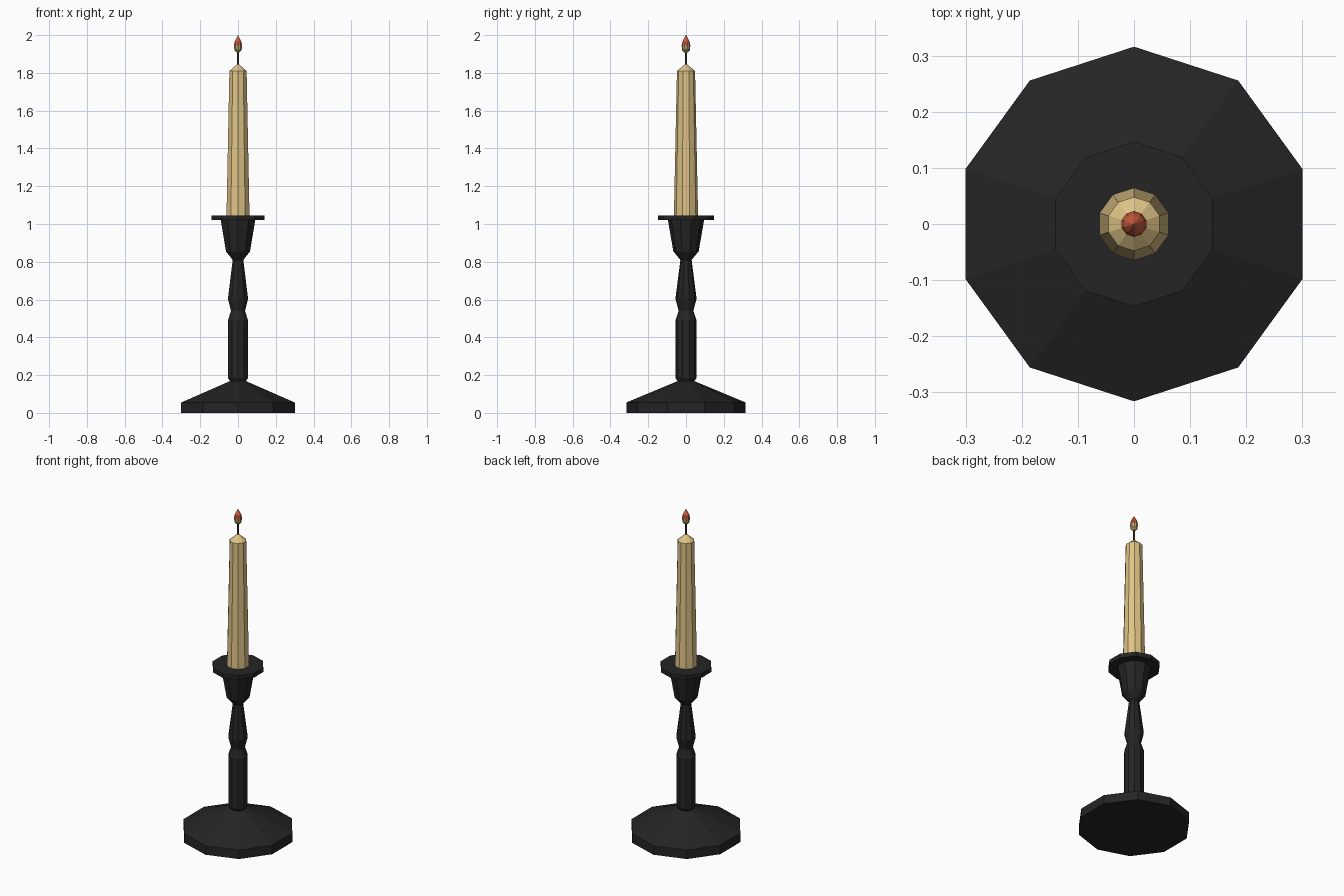
import bpy
import math

if "Cube" in bpy.data.objects:
    bpy.data.objects.remove(bpy.data.objects["Cube"])


def material(name, rgb):
    m = bpy.data.materials.new(name)
    m.diffuse_color = (*rgb, 1.0)
    m.use_nodes = True
    m.node_tree.nodes["Principled BSDF"].inputs["Base Color"].default_value = m.diffuse_color
    return m


black = material("black_iron", (0.018, 0.018, 0.018))
wax = material("cream_wax", (0.74, 0.55, 0.24))
wick_mat = material("dark_wick", (0.07, 0.05, 0.025))
red = material("flame_red", (0.60, 0.11, 0.05))
yellow = material("flame_yellow", (0.50, 0.38, 0.16))


def turned(name, profile, mats, sides=10, rule=None):
    """Closed faceted lathe from (radius, height) points, corner towards +y."""
    verts, faces = [], []
    for r, z in profile:
        for i in range(sides):
            a = math.pi / 2 + math.tau * i / sides
            verts.append((r * math.cos(a), r * math.sin(a), z))
    for k in range(len(profile) - 1):
        for i in range(sides):
            j = (i + 1) % sides
            a, b = k * sides, (k + 1) * sides
            faces.append((a + i, a + j, b + j, b + i))
    faces.append(tuple(reversed(range(sides))))
    faces.append(tuple(range(len(verts) - sides, len(verts))))
    mesh = bpy.data.meshes.new(name)
    mesh.from_pydata(verts, [], faces)
    for m in mats:
        mesh.materials.append(m)
    if rule:
        for p in mesh.polygons:
            p.material_index = rule(p)
    obj = bpy.data.objects.new(name, mesh)
    bpy.context.collection.objects.link(obj)
    return obj


# Holder: sloped foot, turned stem, cup and drip dish
turned("foot", [(0.316, 0), (0.316, 0.055), (0.045, 0.168)], [black])
turned("stem", [(0.04, 0.15), (0.042, 0.165), (0.056, 0.185), (0.056, 0.49),
                (0.039, 0.54), (0.056, 0.605), (0.029, 0.815)], [black])
turned("cup", [(0.03, 0.81), (0.067, 0.855), (0.096, 1.022)], [black])
turned("drip_dish", [(0.147, 1.02), (0.147, 1.046)], [black])

# Tapered candle with a pointed top
turned("candle", [(0.064, 1.044), (0.048, 1.81), (0.006, 1.845)], [wax])
turned("wick", [(0.005, 1.835), (0.005, 1.925)], [wick_mat], sides=6)

# Flame: red above its widest point, yellow beneath
turned("flame", [(0.008, 1.908), (0.020, 1.92), (0.023, 1.945),
                 (0.018, 1.967), (0.001, 2.0)], [red, yellow],
       rule=lambda p: 1 if p.center.z < 1.944 else 0)
